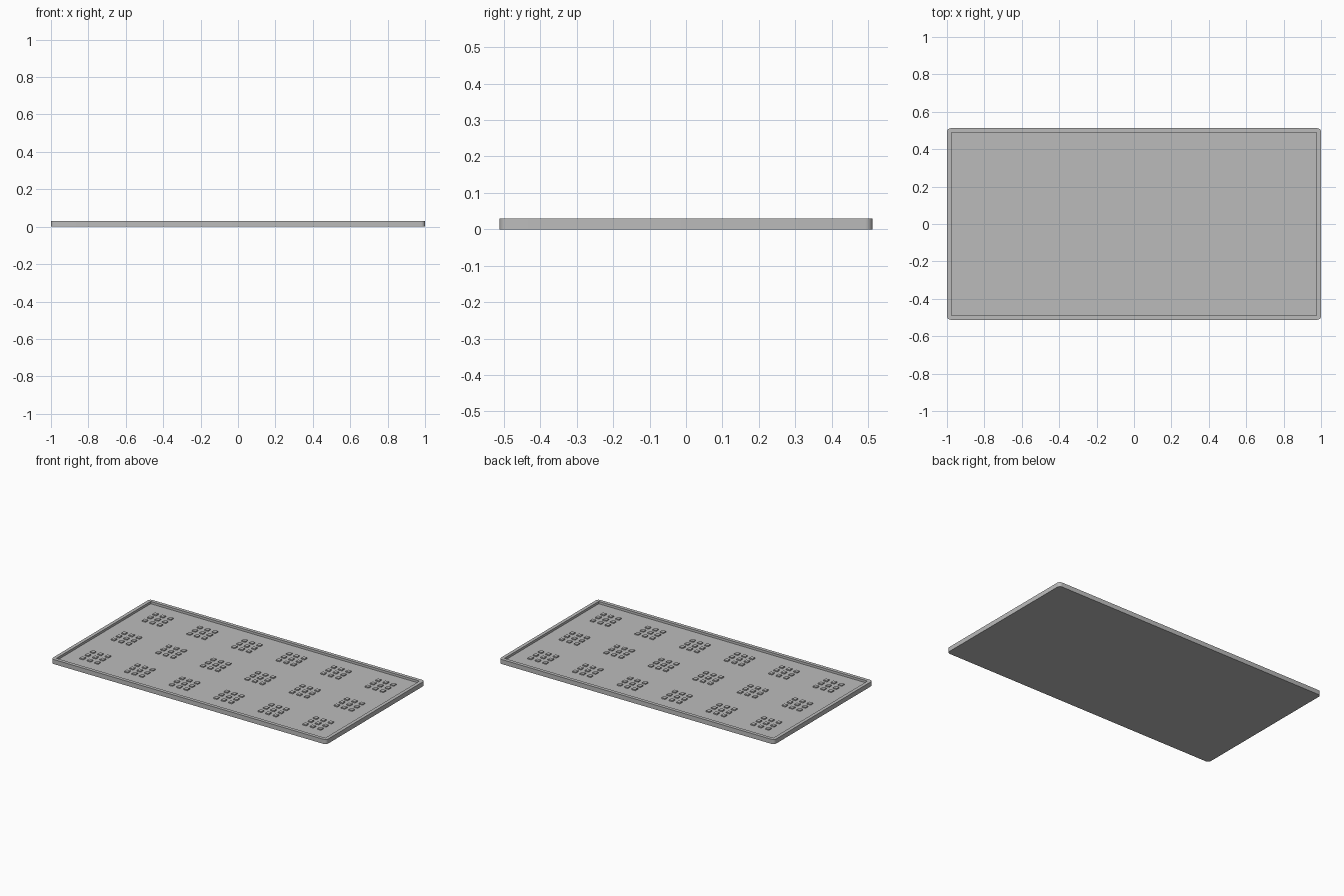
import bpy
import bmesh
import math

cube = bpy.data.objects.get("Cube")
if cube:
    bpy.data.objects.remove(cube, do_unlink=True)

WIDTH, DEPTH, HEIGHT = 2.0, 1.024, 0.03
RIM, FLOOR, RADIUS = 0.023, 0.015, 0.02
STUD, STUD_HEIGHT, STUD_PITCH = 0.026, 0.007, 0.054
GROUP_PITCH = 0.324

# Single grey plastic
grey = bpy.data.materials.new("grey_plastic")
grey.use_nodes = True
colour = (0.5, 0.5, 0.5, 1)
grey.diffuse_color = colour
grey.node_tree.nodes["Principled BSDF"].inputs["Base Color"].default_value = colour


def make_object(name, bm):
    mesh = bpy.data.meshes.new(name)
    bm.normal_update()
    bm.to_mesh(mesh)
    bm.free()
    mesh.materials.append(grey)
    obj = bpy.data.objects.new(name, mesh)
    bpy.context.collection.objects.link(obj)
    return obj


def rounded_ring(bm, inset, radius, z, steps=6):
    """Closed loop of vertices around a rounded rectangle."""
    ring = []
    cx = WIDTH / 2 - inset - radius
    cy = DEPTH / 2 - inset - radius
    for corner, (sx, sy) in enumerate([(1, 1), (-1, 1), (-1, -1), (1, -1)]):
        for i in range(steps + 1):
            a = math.pi / 2 * (corner + i / steps)
            ring.append(bm.verts.new((sx * cx + radius * math.cos(a),
                                      sy * cy + radius * math.sin(a), z)))
    return ring


# Tray: outer wall, flat rim, inner wall and floor
bm = bmesh.new()
rings = [rounded_ring(bm, 0, RADIUS, 0),
         rounded_ring(bm, 0, RADIUS, HEIGHT),
         rounded_ring(bm, RIM, 0.003, HEIGHT),
         rounded_ring(bm, RIM, 0.003, FLOOR)]
for low, high in zip(rings, rings[1:]):
    for i in range(len(low)):
        j = (i + 1) % len(low)
        bm.faces.new((low[i], low[j], high[j], high[i]))
bm.faces.new(reversed(rings[0]))
bm.faces.new(rings[-1])
tray = make_object("tray", bm)
bpy.context.view_layer.objects.active = tray
tray.select_set(True)
bpy.ops.object.shade_smooth_by_angle(angle=math.radians(30))
tray.select_set(False)

# Studs: three by three clusters in six columns and three rows
bm = bmesh.new()
for column in range(6):
    for row in range(3):
        for i in (-1, 0, 1):
            for j in (-1, 0, 1):
                x = (column - 2.5) * GROUP_PITCH + i * STUD_PITCH
                y = (row - 1) * GROUP_PITCH + j * STUD_PITCH
                verts = bmesh.ops.create_cube(bm, size=1)["verts"]
                bmesh.ops.scale(bm, verts=verts, vec=(STUD, STUD, STUD_HEIGHT))
                bmesh.ops.translate(bm, verts=verts,
                                    vec=(x, y, FLOOR + STUD_HEIGHT / 2))
# Open undersides, where the studs meet the floor
bm.normal_update()
bmesh.ops.delete(bm, geom=[f for f in bm.faces if f.normal.z < -0.5],
                 context="FACES_ONLY")
studs = make_object("studs", bm)
studs.parent = tray
